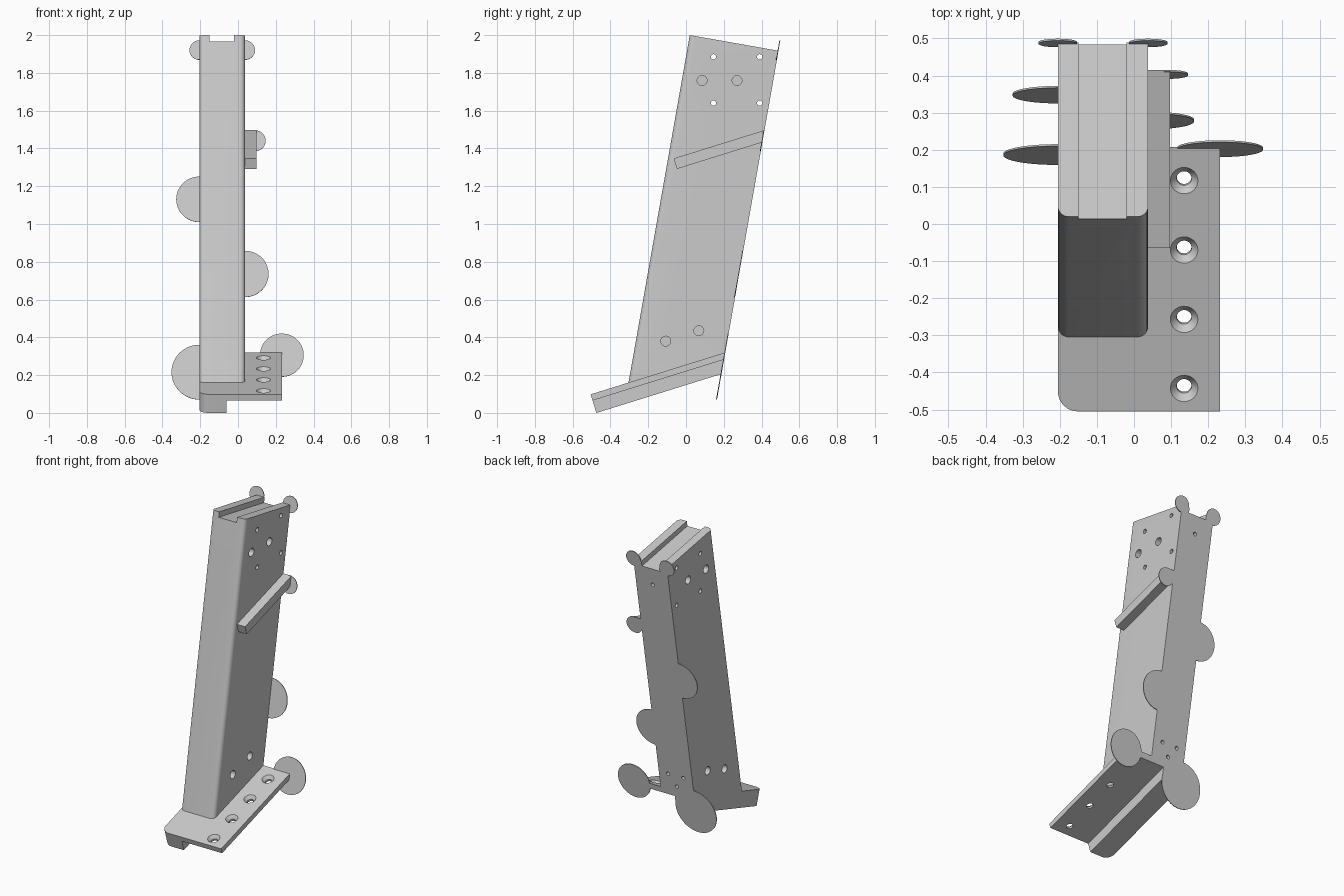
import bpy, bmesh
from math import radians, tan, cos, sin
from mathutils import Vector, Matrix

old = bpy.data.objects.get("Cube")
if old:
    bpy.data.objects.remove(old, do_unlink=True)

LEAN, SLOPE = radians(10), radians(17.3)
LEFT, RIGHT = -0.205, 0.038            # column sides along x
UP = Vector((0, sin(LEAN), cos(LEAN)))     # column axis
BACK = Vector((0, cos(LEAN), -sin(LEAN)))  # column depth direction
ALONG = Vector((0, cos(SLOPE), sin(SLOPE)))
NORMAL = Vector((0, -sin(SLOPE), cos(SLOPE)))
TOP_FRONT = Vector((0, 0.02, 2.0))
TOP_BACK = TOP_FRONT + BACK * 0.477

grey = bpy.data.materials.new("plain grey")
grey.use_nodes = True
colour = (0.6, 0.6, 0.6, 1)
grey.diffuse_color = colour
grey.node_tree.nodes["Principled BSDF"].inputs["Base Color"].default_value = colour


def finish(bm, name):
    bmesh.ops.recalc_face_normals(bm, faces=bm.faces)
    mesh = bpy.data.meshes.new(name)
    bm.to_mesh(mesh)
    bm.free()
    mesh.materials.append(grey)
    ob = bpy.data.objects.new(name, mesh)
    bpy.context.collection.objects.link(ob)
    return ob


def activate(ob):
    bpy.ops.object.select_all(action='DESELECT')
    ob.select_set(True)
    bpy.context.view_layer.objects.active = ob


def smooth(ob):
    activate(ob)
    bpy.ops.object.shade_smooth_by_angle(angle=radians(30))


def back_y(z):
    return TOP_BACK.y + (z - TOP_BACK.z) * tan(LEAN)


def to_back(p):
    """Follow the sloping direction from p until the back plane."""
    return p + ALONG * ((TOP_BACK - p).dot(BACK) / ALONG.dot(BACK))


def prism(name, profile, x0, x1, round_sides=(), radius=0.0):
    """Side profile extruded in x; the edge between the first two points is rounded."""
    bm = bmesh.new()
    rings = [[bm.verts.new((x, p.y, p.z)) for p in profile] for x in (x0, x1)]
    n = len(profile)
    for ring in rings:
        bm.faces.new(ring)
    for i in range(n):
        j = (i + 1) % n
        bm.faces.new((rings[0][i], rings[0][j], rings[1][j], rings[1][i]))
    edges = [bm.edges.get(rings[s][:2]) for s in round_sides]
    if edges:
        bmesh.ops.bevel(bm, geom=edges, offset=radius, segments=8,
                        profile=0.5, affect='EDGES')
    return finish(bm, name)


def cylinder(bm, centre, axis, r, depth, r2=None, segments=32):
    rot = Vector(axis).to_track_quat('Z', 'Y').to_matrix().to_4x4()
    bmesh.ops.create_cone(bm, cap_ends=True, segments=segments, radius1=r,
                          radius2=r if r2 is None else r2, depth=depth,
                          matrix=Matrix.Translation(centre) @ rot)


def cut(ob, cutter):
    cutter.hide_render = True
    activate(ob)
    mod = ob.modifiers.new("cut", 'BOOLEAN')
    mod.operation, mod.solver, mod.object = 'DIFFERENCE', 'EXACT', cutter
    bpy.ops.object.modifier_apply(modifier=mod.name)
    bpy.data.objects.remove(cutter, do_unlink=True)


# Sloping base: a thin plate with a deeper lip under one side
base_front = Vector((0, -0.505, 0.098))
PLATE, LIP = 0.034, 0.103


def slab(start, thickness):
    low = start - NORMAL * thickness
    return [start, low, to_back(low), to_back(start)]


base_plate = prism("base_plate", slab(base_front, PLATE), LEFT, 0.232, (0,), 0.055)
base_lip = prism("base_lip", slab(base_front - NORMAL * 0.005, LIP - 0.005),
                 LEFT, -0.06, (0,), 0.055)

# Countersunk screw holes in the base plate
for y in (0.117, -0.07, -0.257, -0.443):
    top = base_front + ALONG * ((y - base_front.y) / ALONG.y)
    top.x = 0.135
    for r, r2, mid, depth in ((0.02, 0.02, 0.017, 0.1), (0.0195, 0.038, 0.01, 0.022)):
        bm = bmesh.new()
        cylinder(bm, top - NORMAL * mid, NORMAL, r, depth, r2)
        cut(base_plate, finish(bm, "hole_cutter"))

# Leaning column with rounded front corners, sunk into the plate
sunk = base_front - NORMAL * 0.017
foot_front = sunk + ALONG * ((TOP_FRONT - sunk).dot(BACK) / ALONG.dot(BACK))
column = prism("column", [TOP_FRONT, foot_front, to_back(sunk), TOP_BACK],
               LEFT, RIGHT, (0, 1), 0.028)

# Groove along the column top
groove = [TOP_FRONT + BACK * b + UP * u
          for b, u in ((-0.1, 0.1), (-0.1, -0.034), (0.6, -0.034), (0.6, 0.1))]
cut(column, prism("groove_cutter", groove, -0.15, -0.02))

# Bolt holes: small ones right through, larger blind ones on both sides, pilots at the back
bm = bmesh.new()
centre_x = (LEFT + RIGHT) / 2
for y in (0.145, 0.39):
    for z in (1.64, 1.885):
        cylinder(bm, (centre_x, y, z), (1, 0, 0), 0.014, 0.5)
for y, z in ((0.085, 1.76), (0.27, 1.76), (-0.107, 0.38), (0.068, 0.435)):
    for x in (LEFT, RIGHT):
        cylinder(bm, (x, y, z), (1, 0, 0), 0.026, 0.14)
for x, z in ((centre_x, 1.77), (-0.03, 0.43), (-0.14, 0.43), (centre_x, 0.355)):
    cylinder(bm, (x, back_y(z), z), BACK, 0.012, 0.12)
cut(column, finish(bm, "bolt_cutter"))

# Sloping side rail
side_rail = prism("side_rail", slab(Vector((0, -0.065, 1.347)), 0.058), RIGHT - 0.005, 0.097)

for ob in (base_plate, base_lip, column, side_rail):
    smooth(ob)

# Thin round tabs flush with the back plane
tabs = {
    "top_right_tab": (LEFT, 1.92, 0.052),
    "top_left_tab": (RIGHT, 1.92, 0.052),
    "rail_tab": (0.09, 1.44, 0.056),
    "middle_right_tab": (LEFT, 1.13, 0.122),
    "middle_left_tab": (RIGHT, 0.735, 0.124),
    "bottom_right_tab": (LEFT, 0.215, 0.147),
    "bottom_left_tab": (0.232, 0.305, 0.116),
}
for name, (x, z, r) in tabs.items():
    bm = bmesh.new()
    cylinder(bm, Vector((x, back_y(z), z)) - BACK * 0.0025, BACK, r, 0.005, segments=64)
    smooth(finish(bm, name))
